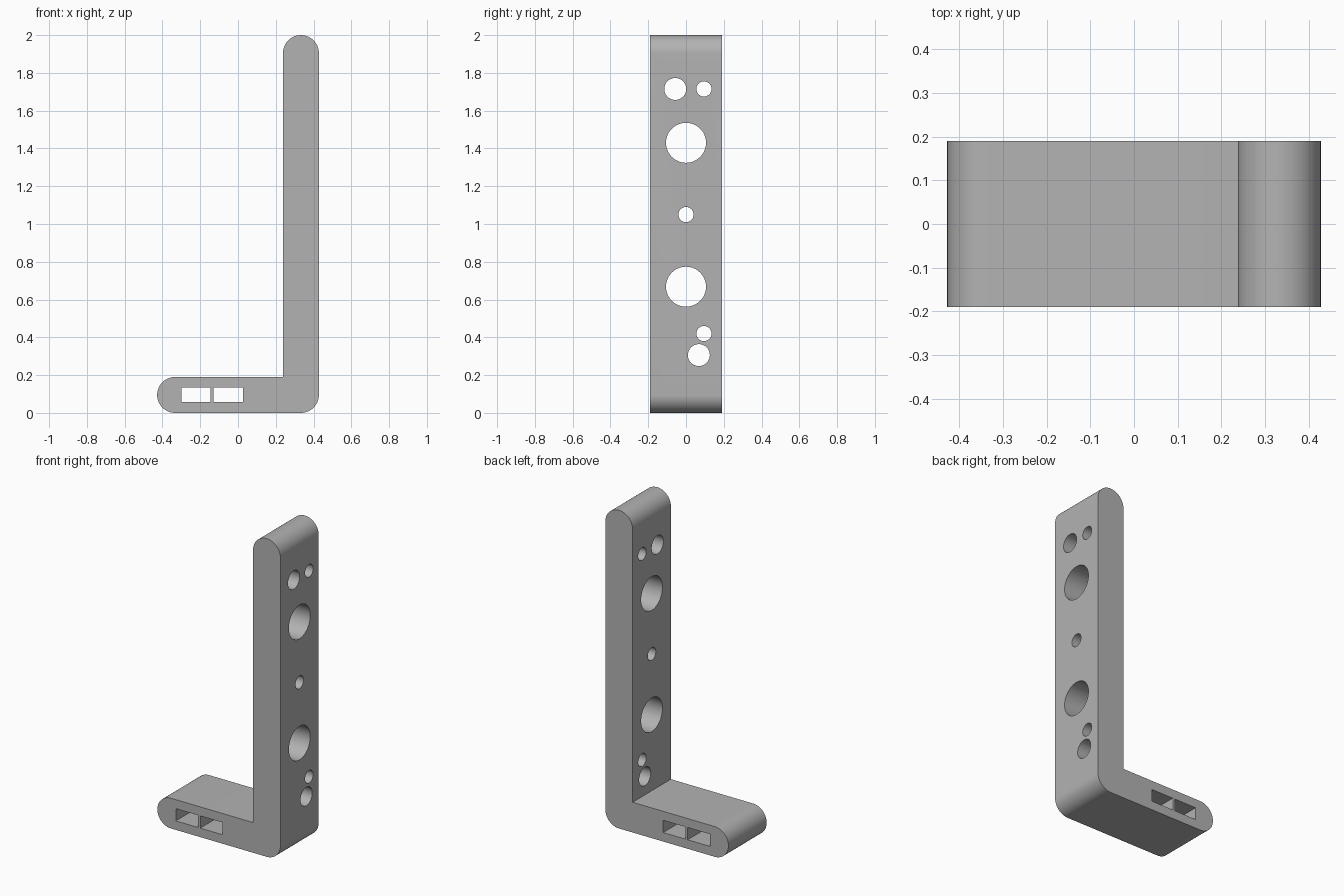
import bpy, bmesh, math
from mathutils import Matrix

cube = bpy.data.objects.get("Cube")
if cube:
    bpy.data.objects.remove(cube, do_unlink=True)

R = 0.095          # half thickness of both arms
EX = 0.333         # x of the upright's centre line
HALF_W = 0.19      # half depth of the bracket

grey = bpy.data.materials.new("plain grey")
grey.use_nodes = True
colour = (0.45, 0.45, 0.45, 1)
grey.diffuse_color = colour
grey.node_tree.nodes["Principled BSDF"].inputs["Base Color"].default_value = colour


def make_object(name, bm):
    bmesh.ops.recalc_face_normals(bm, faces=bm.faces)
    mesh = bpy.data.meshes.new(name)
    bm.to_mesh(mesh)
    bm.free()
    mesh.materials.append(grey)
    obj = bpy.data.objects.new(name, mesh)
    bpy.context.collection.objects.link(obj)
    return obj


def arc(cx, cz, start, end, steps):
    angles = [math.radians(start + (end - start) * i / steps) for i in range(steps + 1)]
    return [(cx + R * math.cos(a), cz + R * math.sin(a)) for a in angles]


# L-shaped profile with rounded ends and a rounded outer corner
profile = (arc(EX, R, -90, 0, 16) + arc(EX, 2 - R, 0, 180, 32)
           + [(EX - R, 2 * R)] + arc(-EX, R, 90, 270, 32))
bm = bmesh.new()
face = bm.faces.new([bm.verts.new((x, -HALF_W, z)) for x, z in profile])
extruded = bmesh.ops.extrude_face_region(bm, geom=[face])["geom"]
bmesh.ops.translate(bm, vec=(0, 2 * HALF_W, 0),
                    verts=[v for v in extruded if isinstance(v, bmesh.types.BMVert)])
bracket = make_object("bracket", bm)

# Round holes through the upright: y, z, radius
holes = [(0, 1.43, 0.106), (0, 0.668, 0.106), (0, 1.05, 0.04),
         (-0.057, 1.715, 0.058), (0.095, 1.715, 0.04),
         (0.095, 0.42, 0.04), (0.068, 0.306, 0.058)]
bm = bmesh.new()
for y, z, radius in holes:
    bmesh.ops.create_cone(bm, cap_ends=True, segments=48, radius1=radius, radius2=radius,
                          depth=0.4, matrix=Matrix.Translation((EX, y, z))
                          @ Matrix.Rotation(math.pi / 2, 4, "Y"))

# Rectangular slots through the foot
for x in (-0.222, -0.052):
    bmesh.ops.create_cube(bm, size=1, matrix=Matrix.Translation((x, 0, R))
                          @ Matrix.Diagonal((0.155, 0.6, 0.077, 1)))
cutter = make_object("hole_cutter", bm)
cutter.hide_render = True

# Cut the openings, bake the result and drop the helper
cut = bracket.modifiers.new("openings", "BOOLEAN")
cut.operation = "DIFFERENCE"
cut.solver = "EXACT"
cut.object = cutter
bpy.ops.object.select_all(action="DESELECT")
bpy.context.view_layer.objects.active = bracket
bracket.select_set(True)
bpy.ops.object.modifier_apply(modifier=cut.name)
bpy.data.objects.remove(cutter, do_unlink=True)
bpy.ops.object.shade_smooth_by_angle(angle=math.radians(30))
